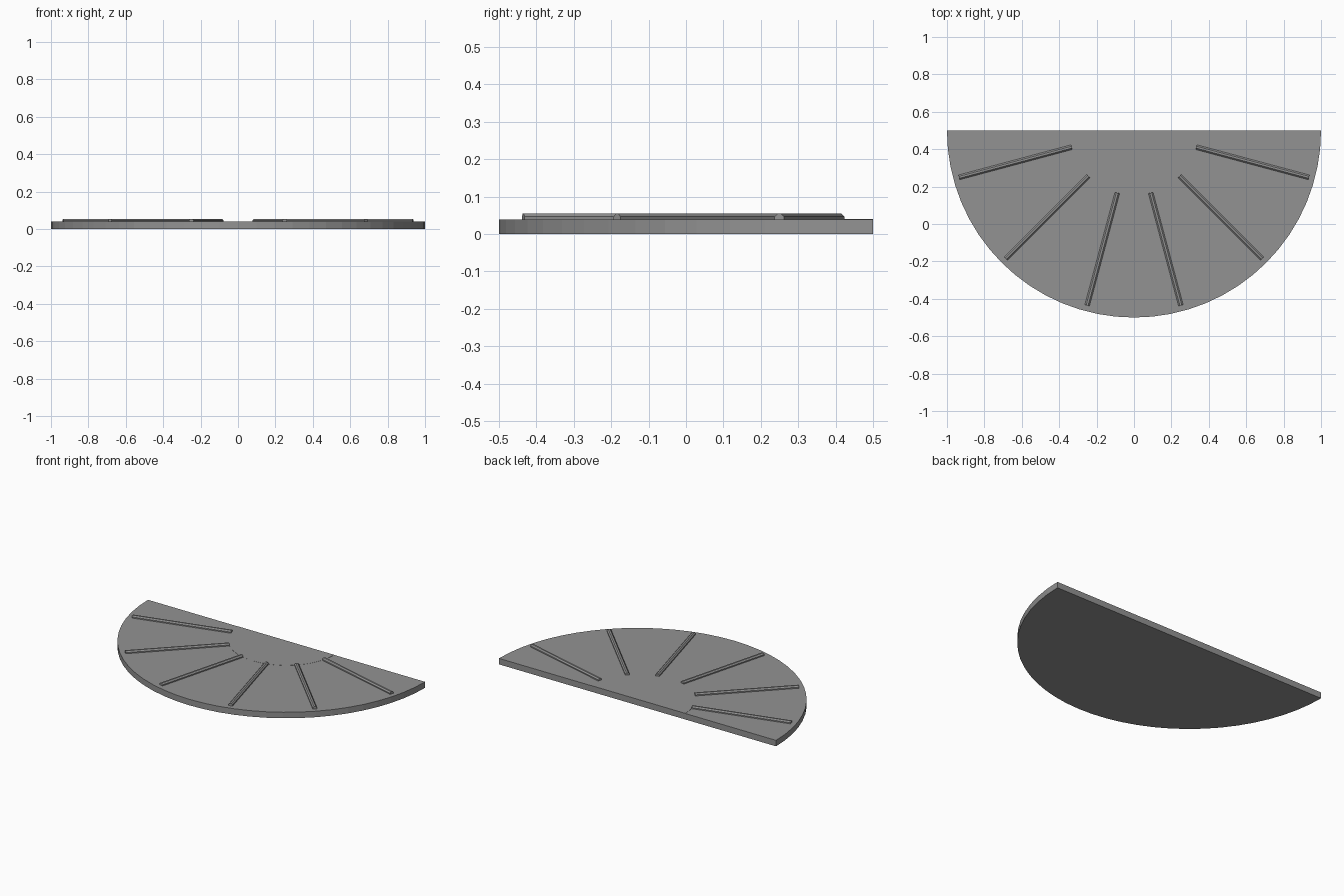
import bpy, bmesh, math
from mathutils import Matrix

if "Cube" in bpy.data.objects:
    bpy.data.objects.remove(bpy.data.objects["Cube"], do_unlink=True)

CENTRE_Y = 0.5
THICK = 0.039

grey = bpy.data.materials.new("stone grey")
grey.use_nodes = True
colour = (0.29, 0.29, 0.29, 1)
grey.diffuse_color = colour
grey.node_tree.nodes["Principled BSDF"].inputs["Base Color"].default_value = colour


def add_object(name, bm):
    bmesh.ops.recalc_face_normals(bm, faces=bm.faces)
    mesh = bpy.data.meshes.new(name)
    bm.to_mesh(mesh)
    bm.free()
    mesh.materials.append(grey)
    obj = bpy.data.objects.new(name, mesh)
    bpy.context.collection.objects.link(obj)
    return obj


def half_disc(name, radius, z0, z1, segments):
    """Semicircular slab with its straight side along the back."""
    bm = bmesh.new()
    arc = [math.pi * (1 + i / segments) for i in range(segments + 1)]
    face = bm.faces.new([bm.verts.new((radius * math.cos(a),
                                       CENTRE_Y + radius * math.sin(a), z0)) for a in arc])
    top = bmesh.ops.extrude_face_region(bm, geom=[face], use_keep_orig=True)
    verts = [v for v in top["geom"] if isinstance(v, bmesh.types.BMVert)]
    bmesh.ops.translate(bm, verts=verts, vec=(0, 0, z1 - z0))
    return add_object(name, bm)


def rib(name, degrees, inner=0.345, outer=0.968, radius=0.014):
    """Eight-sided rod, half sunk into the slab, pointing away from the centre."""
    bm = bmesh.new()
    place = (Matrix.Translation((0, CENTRE_Y, THICK + 0.002))
             @ Matrix.Rotation(math.radians(degrees), 4, "Z")
             @ Matrix.Translation(((inner + outer) / 2, 0, 0))
             @ Matrix.Rotation(math.pi / 2, 4, "Y")
             @ Matrix.Rotation(math.pi / 8, 4, "Z"))
    bmesh.ops.create_cone(bm, cap_ends=True, segments=8, radius1=radius,
                          radius2=radius, depth=outer - inner, matrix=place)
    return add_object(name, bm)


# Main slab and the slightly raised inner half disc
half_disc("slab", 1.0, 0, THICK, 32)
half_disc("inner_disc", 0.345, THICK - 0.01, THICK + 0.0008, 24)

# Six radiating ribs
for i in range(6):
    rib(f"rib_{i + 1}", 195 + 30 * i)
